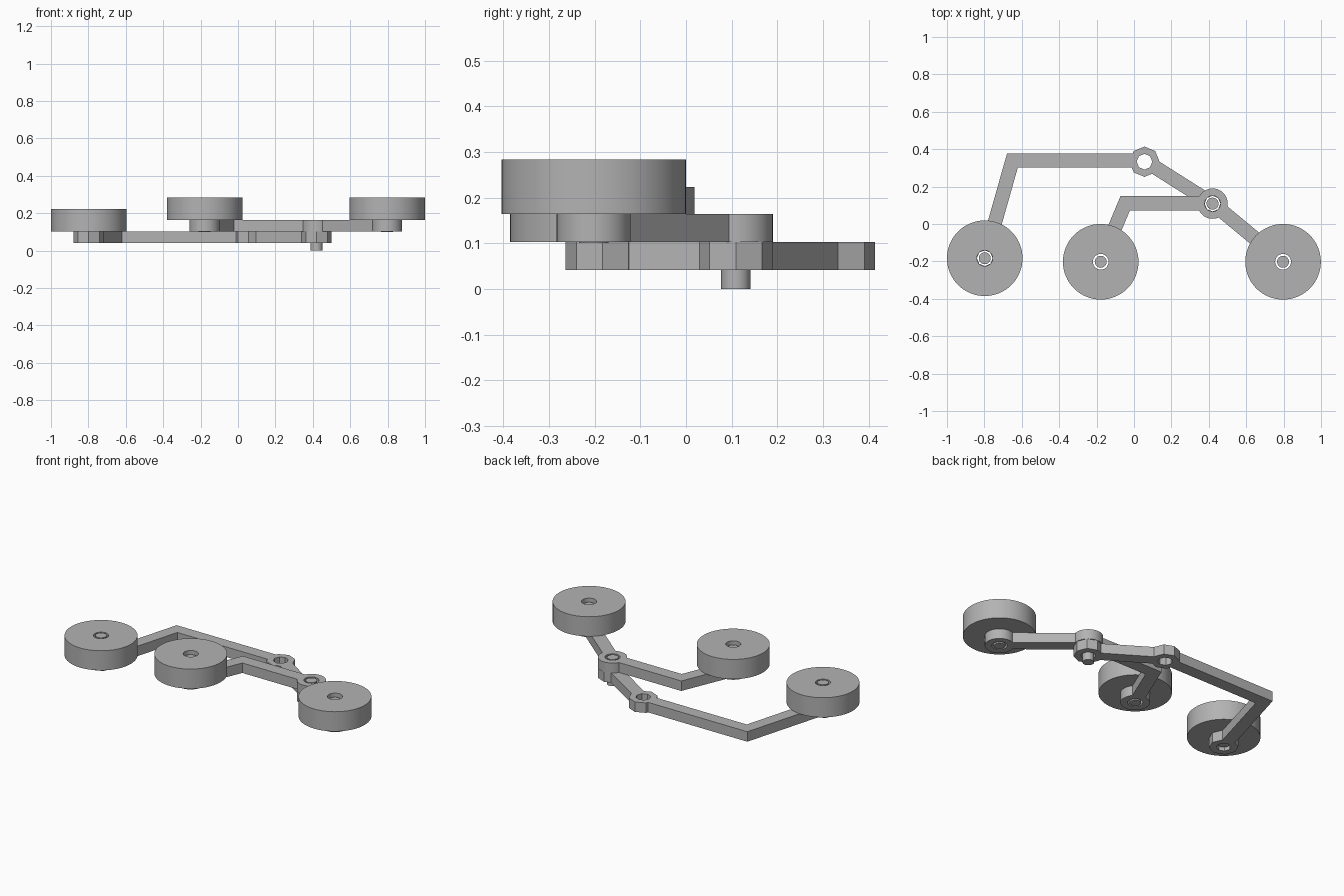
import bpy
import bmesh
from math import cos, sin, tau
from mathutils import Vector

if "Cube" in bpy.data.objects:
    bpy.data.objects.remove(bpy.data.objects["Cube"], do_unlink=True)

grey = bpy.data.materials.new("plain grey")
grey.use_nodes = True
grey.diffuse_color = (0.45, 0.45, 0.45, 1)
grey.node_tree.nodes["Principled BSDF"].inputs["Base Color"].default_value = (0.45, 0.45, 0.45, 1)


def prism(name, outline, z0, z1):
    """Extrude a flat outline from z0 to z1."""
    bm = bmesh.new()
    face = bm.faces.new([bm.verts.new((p[0], p[1], z0)) for p in outline])
    top = bmesh.ops.extrude_face_region(bm, geom=[face])["geom"]
    moved = [v for v in top if isinstance(v, bmesh.types.BMVert)]
    bmesh.ops.translate(bm, verts=moved, vec=(0, 0, z1 - z0))
    bmesh.ops.recalc_face_normals(bm, faces=bm.faces)
    mesh = bpy.data.meshes.new(name)
    bm.to_mesh(mesh)
    bm.free()
    mesh.materials.append(grey)
    obj = bpy.data.objects.new(name, mesh)
    bpy.context.collection.objects.link(obj)
    return obj


def disc(name, centre, radius, z0, z1, sides=64):
    ring = [(centre[0] + radius * cos(tau * i / sides),
             centre[1] + radius * sin(tau * i / sides)) for i in range(sides)]
    return prism(name, ring, z0, z1)


def combine(target, tool, operation):
    """Apply a boolean, then throw the tool away."""
    mod = target.modifiers.new("combine", "BOOLEAN")
    mod.operation = operation
    mod.solver = "EXACT"
    mod.object = tool
    bpy.context.view_layer.objects.active = target
    bpy.ops.object.modifier_apply(modifier=mod.name)
    bpy.data.objects.remove(tool, do_unlink=True)


def mitred_outline(path, half):
    """Outline of a bar of constant width along a bent path."""
    pts = [Vector(p) for p in path]
    dirs = [(b - a).normalized() for a, b in zip(pts, pts[1:])]
    left, right = [], []
    for i, p in enumerate(pts):
        d0, d1 = dirs[max(i - 1, 0)], dirs[min(i, len(dirs) - 1)]
        n0, n1 = Vector((-d0.y, d0.x)), Vector((-d1.y, d1.x))
        mitre = (n0 + n1).normalized()
        offset = mitre * (half / mitre.dot(n1))
        left.append(p + offset)
        right.append(p - offset)
    return left + right[::-1]


def linkage(name, path, hubs, z0, z1, sides):
    """Bent bar with a drilled hub at each joint."""
    arm = prism(name, mitred_outline(path, HALF_WIDTH), z0, z1)
    for hub in hubs:
        combine(arm, disc("hub", hub, HUB_RADIUS, z0, z1, sides), "UNION")
    for hub in hubs:
        combine(arm, disc("drill", hub, HOLE_RADIUS, z0 - 0.1, z1 + 0.1, sides), "DIFFERENCE")
    return arm


HALF_WIDTH, HUB_RADIUS, HOLE_RADIUS = 0.038, 0.081, 0.042
PIN_RADIUS, PIN_LENGTH = 0.032, 0.163
WHEEL_RADIUS, WHEEL_DEPTH = 0.202, 0.12
LOW, MID, HIGH = 0.042, 0.103, 0.164

rear_axle = (-0.798, -0.183)
middle_axle = (-0.178, -0.202)
front_axle = (0.797, -0.202)
body_pivot = (0.056, 0.333)
bogie_pivot = (0.42, 0.109)

# Arms
rocker = linkage("rocker_arm",
                 [rear_axle, (-0.65, 0.339), (0.056, 0.339), bogie_pivot],
                 [rear_axle, body_pivot, bogie_pivot], LOW, MID, 8)
bogie = linkage("bogie_arm",
                [middle_axle, (-0.047, 0.111), (0.42, 0.111), front_axle],
                [middle_axle, bogie_pivot, front_axle], MID, HIGH, 64)
parts = [rocker, bogie]

# Wheels with their axle pins
for label, axle, base in (("rear", rear_axle, MID),
                          ("middle", middle_axle, HIGH),
                          ("front", front_axle, HIGH)):
    wheel = disc(label + "_wheel", axle, WHEEL_RADIUS, base, base + WHEEL_DEPTH)
    combine(wheel, disc("drill", axle, HOLE_RADIUS, base - 0.1, base + 0.3), "DIFFERENCE")
    # The rear pin sits flush, the other two sit slightly sunk
    top = base + WHEEL_DEPTH - (0 if label == "rear" else 0.02)
    pin = disc(label + "_axle_pin", axle, PIN_RADIUS, top - PIN_LENGTH, top, 32)
    parts += [wheel, pin]

# Pin joining the two arms
parts.append(disc("pivot_pin", bogie_pivot, PIN_RADIUS, 0, PIN_LENGTH, 32))

bpy.ops.object.select_all(action="DESELECT")
for part in parts:
    part.select_set(True)
bpy.context.view_layer.objects.active = parts[0]
bpy.ops.object.shade_smooth_by_angle()
